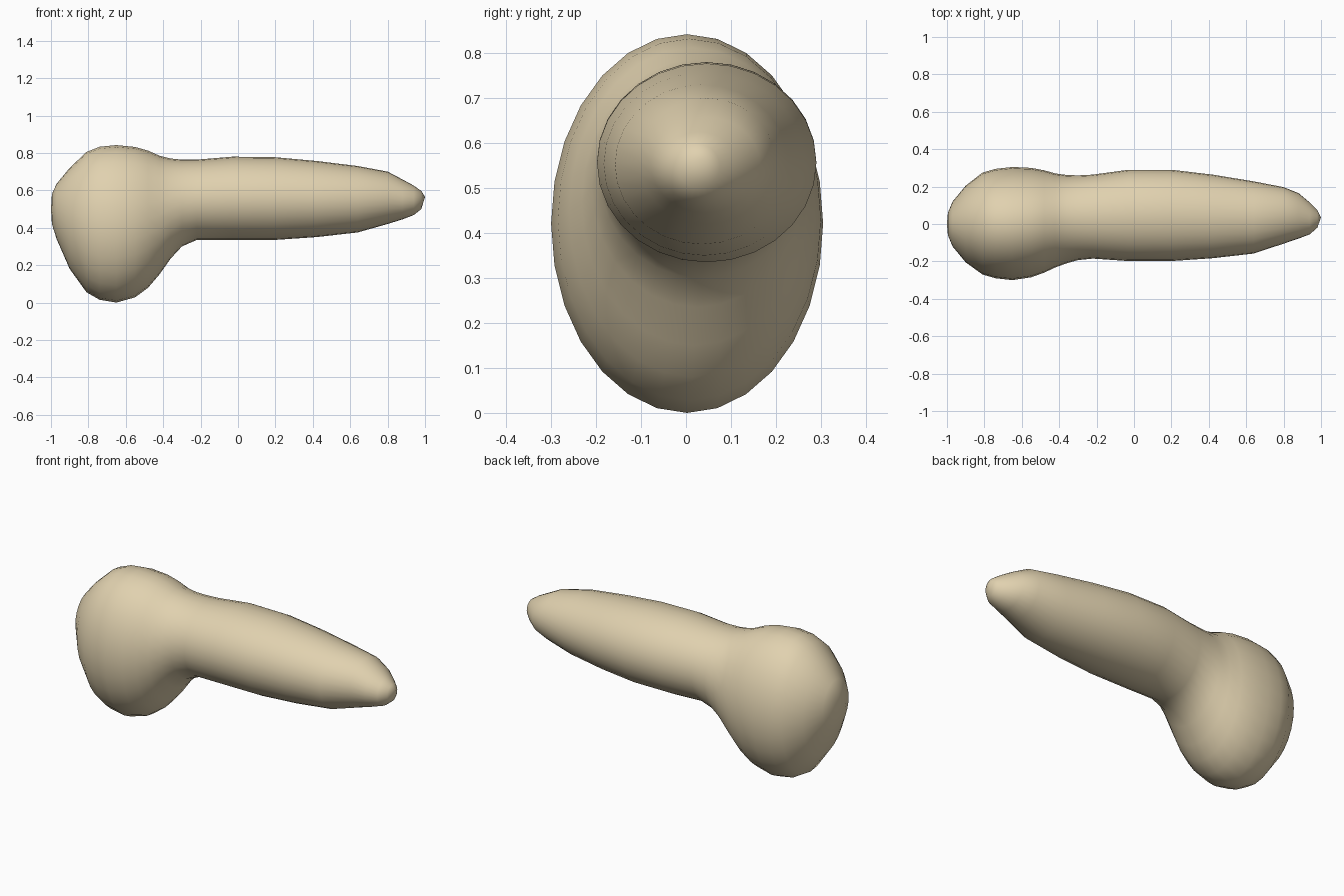
import bpy, bmesh
from math import sin, cos, tau

SIDES = 28
# Cross-sections along x: x, y min, y max, z min, z max
SECTIONS = [
    (-0.995, -0.06, 0.06, 0.42, 0.58),
    (-0.97, -0.12, 0.12, 0.34, 0.635),
    (-0.90, -0.205, 0.205, 0.18, 0.72),
    (-0.81, -0.27, 0.275, 0.055, 0.805),
    (-0.74, -0.29, 0.295, 0.015, 0.833),
    (-0.65, -0.30, 0.305, 0.0, 0.842),
    (-0.55, -0.285, 0.30, 0.028, 0.832),
    (-0.48, -0.26, 0.287, 0.08, 0.812),
    (-0.42, -0.232, 0.27, 0.15, 0.785),
    (-0.36, -0.21, 0.262, 0.235, 0.77),
    (-0.30, -0.193, 0.26, 0.30, 0.764),
    (-0.22, -0.185, 0.264, 0.335, 0.764),
    (-0.03, -0.198, 0.29, 0.335, 0.78),
    (0.20, -0.198, 0.29, 0.335, 0.777),
    (0.42, -0.183, 0.264, 0.35, 0.757),
    (0.64, -0.158, 0.228, 0.375, 0.73),
    (0.80, -0.105, 0.197, 0.42, 0.70),
    (0.88, -0.078, 0.165, 0.445, 0.658),
    (0.94, -0.055, 0.115, 0.468, 0.625),
    (0.98, -0.02, 0.075, 0.50, 0.597),
]

bm = bmesh.new()
rings = []
for x, y0, y1, z0, z1 in SECTIONS:
    rings.append([bm.verts.new((x,
                                (y0 + y1) / 2 + (y1 - y0) / 2 * cos(tau * i / SIDES),
                                (z0 + z1) / 2 + (z1 - z0) / 2 * sin(tau * i / SIDES)))
                  for i in range(SIDES)])

# Skin the rounded head and tapering shaft as one surface
for a, b in zip(rings, rings[1:]):
    for i in range(SIDES):
        j = (i + 1) % SIDES
        bm.faces.new((a[i], a[j], b[j], b[i]))

# Rounded end tips
for ring, tip in ((rings[0], (-1.0, 0.0, 0.5)), (rings[-1], (1.0, 0.035, 0.565))):
    v = bm.verts.new(tip)
    for i in range(SIDES):
        bm.faces.new((ring[i], ring[(i + 1) % SIDES], v))

bmesh.ops.recalc_face_normals(bm, faces=bm.faces)
for f in bm.faces:
    f.smooth = True
mesh = bpy.data.meshes.new("rounded_club")
bm.to_mesh(mesh)
bm.free()
club = bpy.data.objects.new("rounded_club", mesh)
bpy.context.collection.objects.link(club)

# Warm tan colour
mat = bpy.data.materials.new("tan")
mat.diffuse_color = (0.75, 0.64, 0.43, 1)
mesh.materials.append(mat)
